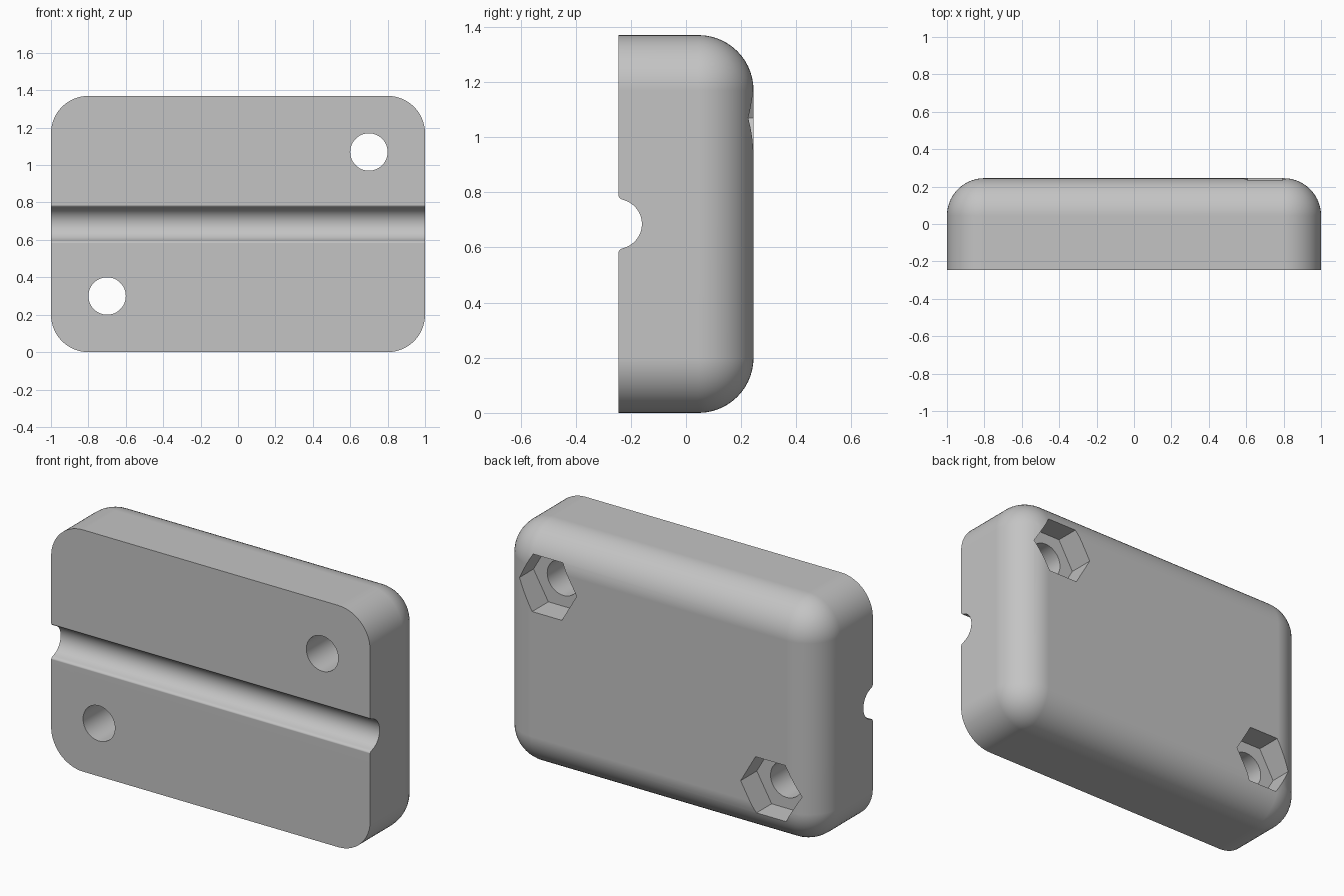
import bpy, bmesh
from math import sin, cos, pi, radians
from mathutils import Matrix

if "Cube" in bpy.data.objects:
    bpy.data.objects.remove(bpy.data.objects["Cube"])

W, D, H = 2.0, 0.49, 1.37
FRONT, BACK, MID = -D / 2, D / 2, H / 2
RADIUS = 0.2
BOLTS = [(0.7, 1.07), (-0.7, 0.30)]

grey = bpy.data.materials.new("light grey plastic")
grey.use_nodes = True
colour = (0.55, 0.55, 0.55, 1)
grey.diffuse_color = colour
grey.node_tree.nodes["Principled BSDF"].inputs["Base Color"].default_value = colour


def make_object(name, bm):
    bmesh.ops.recalc_face_normals(bm, faces=bm.faces)
    mesh = bpy.data.meshes.new(name)
    bm.to_mesh(mesh)
    bm.free()
    mesh.materials.append(grey)
    obj = bpy.data.objects.new(name, mesh)
    bpy.context.collection.objects.link(obj)
    return obj


def prism(name, points, offset):
    """Extrude a closed outline along the offset vector."""
    bm = bmesh.new()
    face = bm.faces.new([bm.verts.new(p) for p in points])
    ext = bmesh.ops.extrude_face_region(bm, geom=[face])
    verts = [v for v in ext["geom"] if isinstance(v, bmesh.types.BMVert)]
    bmesh.ops.translate(bm, verts=verts, vec=offset)
    return make_object(name, bm)


def polygon_bore(name, x, z, radius, sides, y0, y1):
    pts = [(x + radius * cos(2 * pi * i / sides), y0,
            z + radius * sin(2 * pi * i / sides)) for i in range(sides)]
    return prism(name, pts, (0, y1 - y0, 0))


# Block, rounded on its four corners and all round its back
bm = bmesh.new()
bmesh.ops.create_cube(bm, size=1, matrix=Matrix.Translation((0, 0, MID))
                      @ Matrix.Diagonal((W, D, H, 1)))
rounded = [e for e in bm.edges if any(v.co.y > 0 for v in e.verts)]
bmesh.ops.bevel(bm, geom=rounded, offset=RADIUS, offset_type='OFFSET',
                segments=14, profile=0.5, affect='EDGES', clamp_overlap=False)
bmesh.ops.remove_doubles(bm, verts=bm.verts, dist=0.0005)
block = make_object("clamp_block", bm)

# Cable groove with softened lips, as half a profile that is mirrored
half = [(-0.4, 0.102), (FRONT, 0.102), (-0.243, 0.097), (-0.239, 0.092), (-0.232, 0.089)]
half += [(-0.25 + 0.09 * sin(radians(a)), 0.09 * cos(radians(a))) for a in range(18, 90, 6)]
profile = half + [(-0.16, 0)] + [(y, -z) for y, z in reversed(half)]
cutters = [prism("groove_cutter", [(-1.2, y, MID + z) for y, z in profile], (2.4, 0, 0))]

# Bolt holes and hexagonal nut pockets
for x, z in BOLTS:
    cutters.append(polygon_bore("bolt_hole_cutter", x, z, 0.1, 48, -0.4, 0.4))
    cutters.append(polygon_bore("nut_pocket_cutter", x, z, 0.186, 6, 0.1, 0.4))

bpy.context.view_layer.objects.active = block
block.select_set(True)
for cutter in cutters:
    mod = block.modifiers.new("cut", 'BOOLEAN')
    mod.operation = 'DIFFERENCE'
    mod.solver = 'EXACT'
    mod.object = cutter
    bpy.ops.object.modifier_apply(modifier=mod.name)
    bpy.data.objects.remove(cutter)

# Smooth curves with crisp cut edges
bpy.ops.object.shade_smooth_by_angle(angle=radians(30))
weighted = block.modifiers.new("weighted normals", 'WEIGHTED_NORMAL')
weighted.keep_sharp = True
